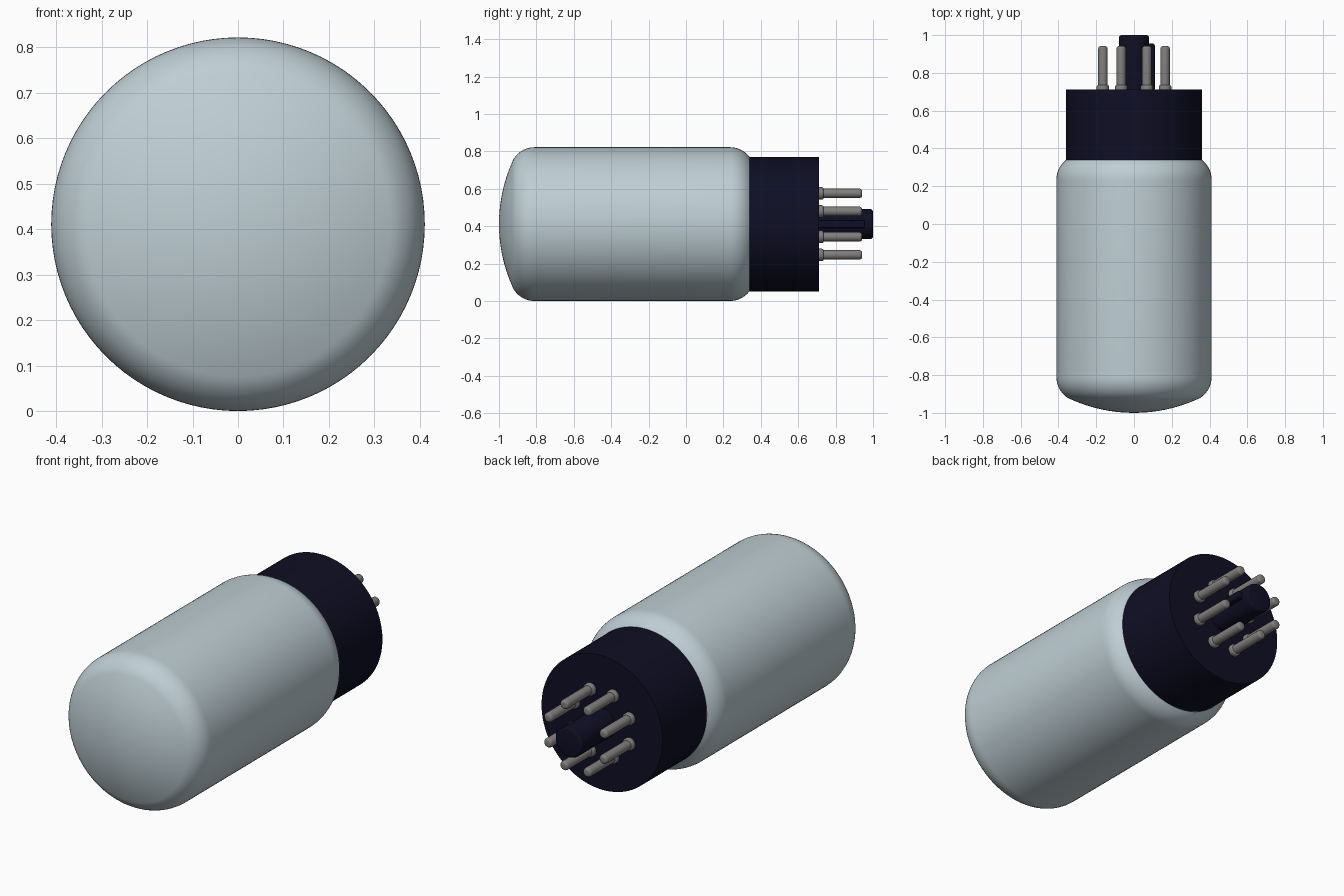
import bpy, bmesh
from math import sin, cos, pi, radians
from mathutils import Matrix, Vector

cube = bpy.data.objects.get("Cube")
if cube:
    bpy.data.objects.remove(cube, do_unlink=True)

AXIS_Z = 0.411  # height of the lying tube's centre line


def material(name, rgb, rough=0.5):
    m = bpy.data.materials.new(name)
    m.use_nodes = True
    m.diffuse_color = (*rgb, 1)
    bsdf = m.node_tree.nodes["Principled BSDF"]
    bsdf.inputs["Base Color"].default_value = (*rgb, 1)
    bsdf.inputs["Roughness"].default_value = rough
    return m


glass = material("pale blue grey glass", (0.52, 0.62, 0.66))
bakelite = material("dark navy base", (0.0045, 0.0045, 0.018))
metal = material("grey pin metal", (0.22, 0.21, 0.20))


def finish(bm, name, mat):
    bmesh.ops.recalc_face_normals(bm, faces=bm.faces)
    me = bpy.data.meshes.new(name)
    bm.to_mesh(me)
    bm.free()
    me.materials.append(mat)
    ob = bpy.data.objects.new(name, me)
    bpy.context.collection.objects.link(ob)
    bpy.ops.object.select_all(action='DESELECT')
    ob.select_set(True)
    bpy.context.view_layer.objects.active = ob
    bpy.ops.object.shade_smooth_by_angle(angle=radians(35))
    return ob


def lathe(name, profile, mat, x=0, z=0, steps=64):
    """Spin (radius, y) points around the lengthwise axis."""
    bm = bmesh.new()
    verts = [bm.verts.new((r, y, 0)) for r, y in profile]
    edges = [bm.edges.new(p) for p in zip(verts, verts[1:])]
    bmesh.ops.spin(bm, geom=verts + edges, cent=(0, 0, 0), axis=(0, 1, 0),
                   angle=2 * pi, steps=steps, use_duplicate=False)
    bmesh.ops.remove_doubles(bm, verts=bm.verts, dist=1e-5)
    bmesh.ops.translate(bm, verts=bm.verts, vec=(x, 0, AXIS_Z + z))
    return finish(bm, name, mat)


def arc(cr, cy, rad, a0, a1, n):
    """Arc of (radius, y) points; angles in degrees."""
    steps = [radians(a0 + (a1 - a0) * i / n) for i in range(n + 1)]
    return [(cr + rad * cos(a), cy + rad * sin(a)) for a in steps]


# Glass envelope: shallow dome, rounded rim, straight wall, rounded shoulder
DOME = 0.815
profile = [(max(0, r), y) for r, y in arc(0, -1 + DOME, DOME, -90, -65.7, 8)]
profile += arc(0.28, -0.81, 0.131, -65.7, 0, 10)[1:]
profile += arc(0.28, 0.235, 0.131, 0, 52, 8) + [(0, 0.345)]
lathe("glass_envelope", profile, glass, steps=96)

# Base collar
lathe("base", [(0, 0.338), (0.36, 0.338), (0.36, 0.712), (0, 0.712)], bakelite, steps=96)

# Central locating post with a key ridge
lathe("locating_post", [(0, 0.70), (0.08, 0.70)] + arc(0.065, 0.985, 0.015, 0, 90, 4)
      + [(0, 1.0)], bakelite, steps=40)
bm = bmesh.new()
bmesh.ops.create_cube(bm, size=1, matrix=Matrix.LocRotScale(
    Vector((0.08, 0.83, AXIS_Z)), None, Vector((0.06, 0.25, 0.04))))
bmesh.ops.bevel(bm, geom=[e for e in bm.edges if all(v.co.x > 0.1 for v in e.verts)],
                offset=0.01, segments=3, affect='EDGES', profile=0.5)
finish(bm, "locating_key", bakelite)

# Ring of eight contact pins, each with a rounded foot and tip
pin = [(0, 0.70), (0.033, 0.70)] + arc(0.025, 0.727, 0.008, 0, 90, 3)
pin += [(0.025, 0.735)] + arc(0.011, 0.928, 0.014, 0, 90, 4) + [(0, 0.942)]
for i in range(8):
    a = radians(22.5 + 45 * i)
    lathe(f"contact_pin_{i + 1}", pin, metal, 0.178 * cos(a), 0.178 * sin(a), 20)
